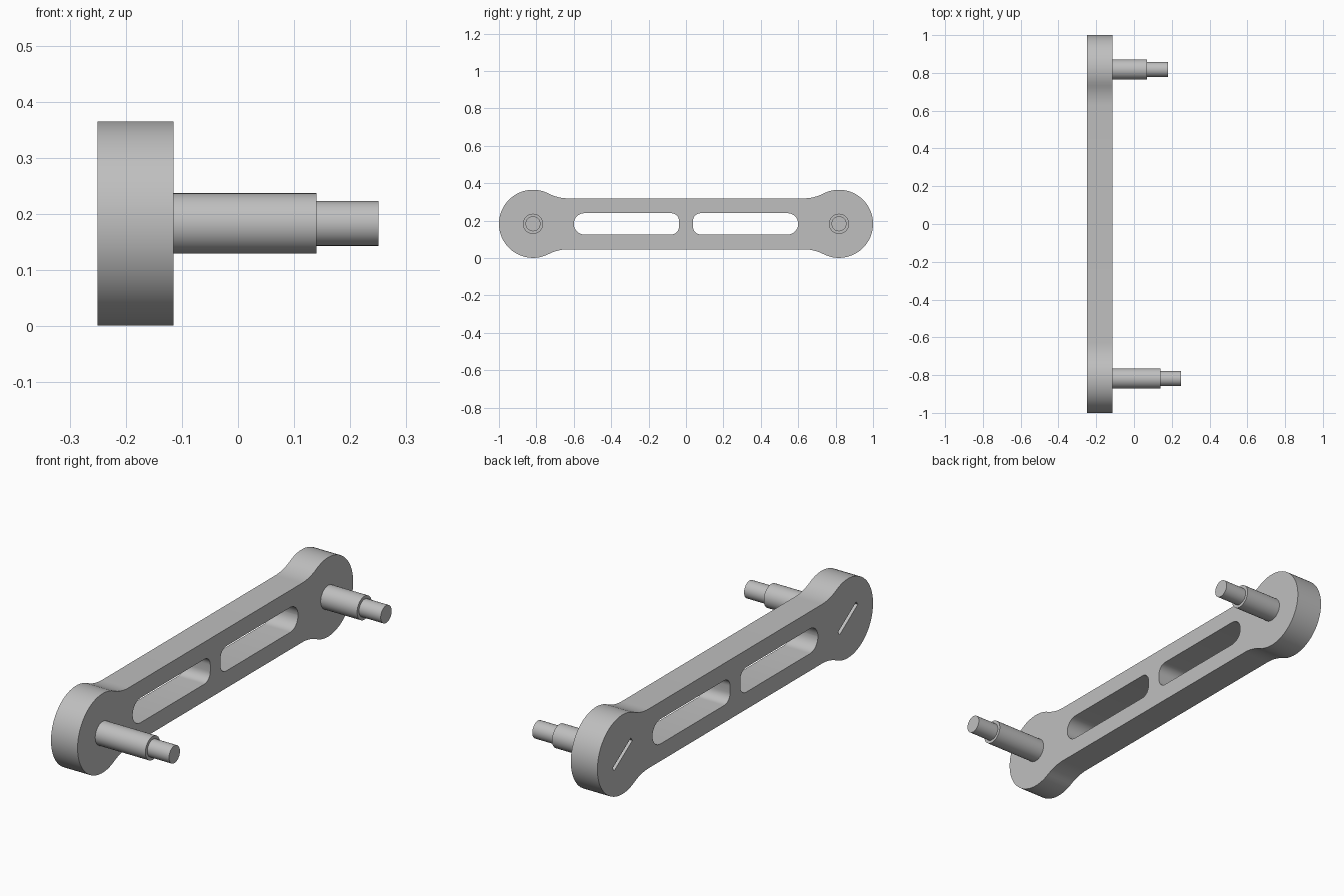
import bpy, bmesh
from math import atan2, cos, sin, pi, radians, hypot
from mathutils import Matrix, Vector

cube = bpy.data.objects.get("Cube")
if cube:
    bpy.data.objects.remove(cube)

BACK, FACE = -0.25, -0.115      # plate thickness along x
MID_Z = 0.183                   # height of the plate's centre line
PIN_Y = 0.818                   # distance of each boss from the middle
BOSS_R, BAR_H = 0.182, 0.136    # boss radius, half height of the bar

grey = bpy.data.materials.new("satin_grey")
grey.use_nodes = True
colour = (0.52, 0.52, 0.52, 1)
grey.diffuse_color = colour
grey.node_tree.nodes["Principled BSDF"].inputs["Base Color"].default_value = colour


def arc(cy, cz, r, start, end, steps):
    return [(cy + r * cos(start + (end - start) * i / steps),
             cz + r * sin(start + (end - start) * i / steps)) for i in range(steps + 1)]


def prism(name, outline, x0, x1):
    """Extrude a (y, z) outline, given around the centre line, from x0 to x1."""
    bm = bmesh.new()
    face = bm.faces.new([bm.verts.new((x0, y, z + MID_Z)) for y, z in outline])
    out = bmesh.ops.extrude_face_region(bm, geom=[face])
    moved = [v for v in out["geom"] if isinstance(v, bmesh.types.BMVert)]
    bmesh.ops.translate(bm, verts=moved, vec=(x1 - x0, 0, 0))
    bmesh.ops.recalc_face_normals(bm, faces=bm.faces)
    mesh = bpy.data.meshes.new(name)
    bm.to_mesh(mesh)
    bm.free()
    obj = bpy.data.objects.new(name, mesh)
    bpy.context.collection.objects.link(obj)
    mesh.materials.append(grey)
    return obj


def smooth(obj):
    bpy.ops.object.select_all(action="DESELECT")
    obj.select_set(True)
    bpy.context.view_layer.objects.active = obj
    bpy.ops.object.shade_smooth_by_angle(angle=radians(30))


def rounded_box(y0, y1, h, r0, r1):
    """Rounded rectangle with its own corner radius at each end."""
    return (arc(y1 - r1, h - r1, r1, pi / 2, 0, 8) + arc(y1 - r1, r1 - h, r1, 0, -pi / 2, 8)
            + arc(y0 + r0, r0 - h, r0, -pi / 2, -pi, 8) + arc(y0 + r0, h - r0, r0, pi, pi / 2, 8))


# Plate outline: two round bosses blended into a straight bar
blend_y = 0.628
dy = PIN_Y - blend_y
blend_r = (dy ** 2 + BAR_H ** 2 - BOSS_R ** 2) / (2 * (BOSS_R - BAR_H))
tangent = atan2(BAR_H + blend_r, -dy)
quarter = (arc(blend_y, BAR_H + blend_r, blend_r, -pi / 2, tangent - pi, 8)
           + arc(PIN_Y, 0, BOSS_R, tangent, 0, 20)[1:])
right_half = quarter + [(y, -z) for y, z in quarter[-2::-1]]
plate = prism("link_plate", right_half + [(-y, -z) for y, z in right_half], BACK, FACE)

# Cutters: lightening windows and slanted driver slots in the back of each boss
cutters = []
for side in (-1, 1):
    window = rounded_box(0.037, 0.6, 0.057, 0.042, 0.0565)
    cutters.append(prism("window_cutter", [(side * y, z) for y, z in window],
                         BACK - 0.1, FACE + 0.1))
    tilt = Matrix.Rotation(radians(-34), 2)
    slot = [tilt @ Vector((a * 0.08, b * 0.01)) for a, b in ((1, 1), (-1, 1), (-1, -1), (1, -1))]
    cutters.append(prism("slot_cutter", [(p.x + side * PIN_Y, p.y) for p in slot],
                         BACK - 0.05, BACK + 0.03))
for cutter in cutters:
    mod = plate.modifiers.new("cut", "BOOLEAN")
    mod.operation = "DIFFERENCE"
    mod.solver = "EXACT"
    mod.object = cutter
    cutter.hide_render = True
bpy.context.view_layer.update()
cut_mesh = bpy.data.meshes.new_from_object(
    plate.evaluated_get(bpy.context.evaluated_depsgraph_get()))
plate.modifiers.clear()
plate.data = cut_mesh
for cutter in cutters:
    bpy.data.objects.remove(cutter)
smooth(plate)

# Stepped pins, the front one longer
for name, y, shoulder, tip in (("front", -PIN_Y, 0.14, 0.25), ("back", PIN_Y, 0.07, 0.18)):
    smooth(prism(name + "_pin_shaft", arc(y, 0, 0.054, 0, 2 * pi, 32)[:-1], FACE - 0.02, shoulder))
    smooth(prism(name + "_pin_tip", arc(y, 0, 0.04, 0, 2 * pi, 32)[:-1], shoulder - 0.02, tip))
